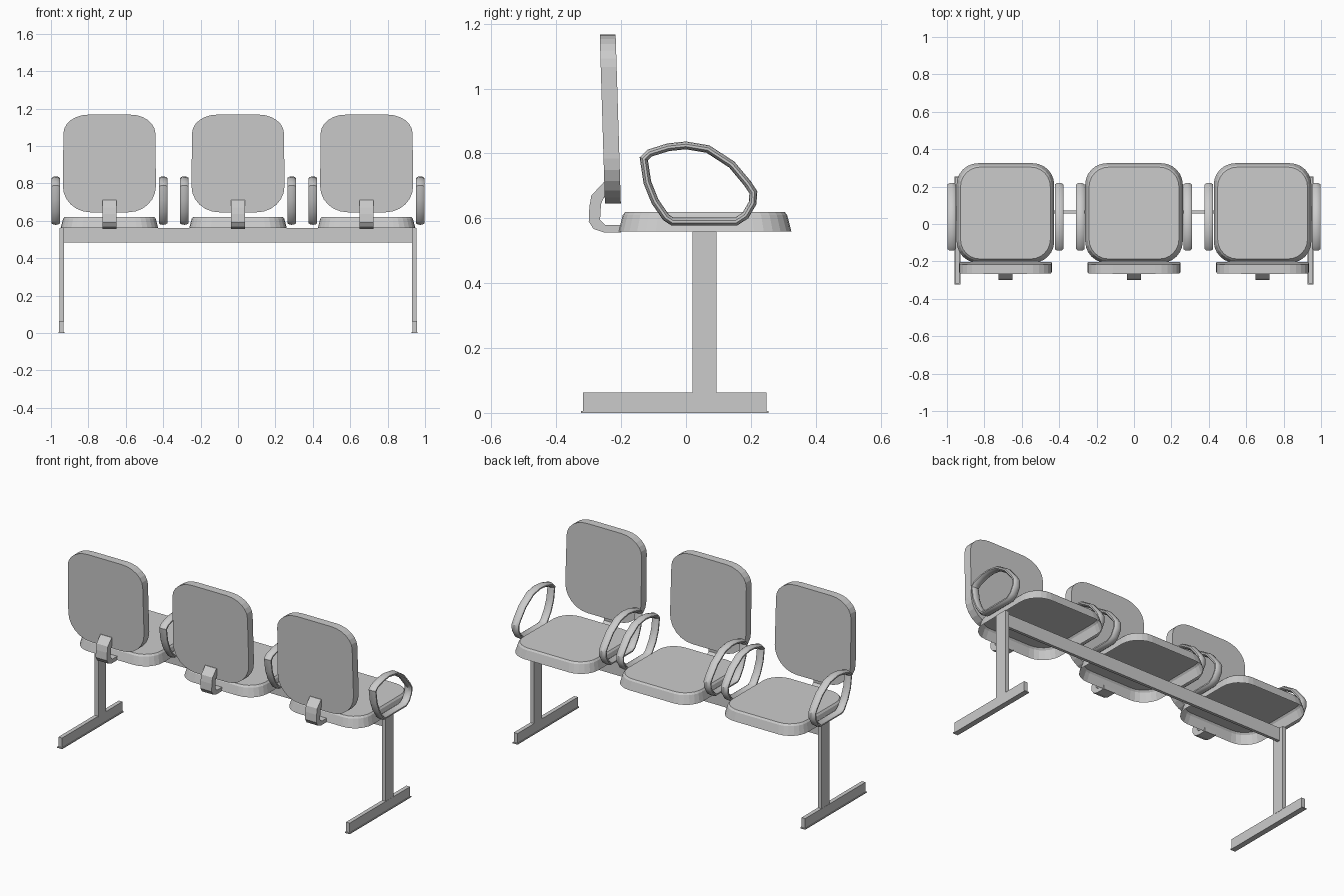
import bpy, bmesh, math
from mathutils import Vector

if "Cube" in bpy.data.objects:
    bpy.data.objects.remove(bpy.data.objects["Cube"])


def finish(name, bm, smooth=False):
    bmesh.ops.recalc_face_normals(bm, faces=bm.faces[:])
    me = bpy.data.meshes.new(name)
    bm.to_mesh(me)
    bm.free()
    ob = bpy.data.objects.new(name, me)
    bpy.context.collection.objects.link(ob)
    if smooth:
        bpy.ops.object.select_all(action='DESELECT')
        bpy.context.view_layer.objects.active = ob
        ob.select_set(True)
        bpy.ops.object.shade_smooth_by_angle(angle=math.radians(35))
    return ob


def loft(name, rings, cap_start=True, cap_end=True, closed=False, smooth=False):
    bm = bmesh.new()
    vs = [[bm.verts.new(p) for p in r] for r in rings]
    n = len(rings[0])
    for k in range(len(vs) if closed else len(vs) - 1):
        a, b = vs[k], vs[(k + 1) % len(vs)]
        for i in range(n):
            j = (i + 1) % n
            bm.faces.new((a[i], a[j], b[j], b[i]))
    if not closed:
        if cap_start:
            bm.faces.new(vs[0])
        if cap_end:
            bm.faces.new(vs[-1])
    return finish(name, bm, smooth)


def box(name, x0, x1, y0, y1, z0, z1):
    rect = [(x0, y0), (x1, y0), (x1, y1), (x0, y1)]
    return loft(name, [[(x, y, z) for x, y in rect] for z in (z0, z1)])


def rounded(hw, v0, v1, low, high, seg=6):
    """Rounded rectangle; low and high are (rx, ry) of its corners."""
    pts = []
    for sx, top, start in ((1, 0, -90), (1, 1, 0), (-1, 1, 90), (-1, 0, 180)):
        rx, ry = high if top else low
        cx = sx * (hw - rx)
        cy = v1 - ry if top else v0 + ry
        for i in range(seg + 1):
            a = math.radians(start + 90 * i / seg)
            pts.append((cx + rx * math.cos(a), cy + ry * math.sin(a)))
    return pts


ARM = [(-.143, .788), (-.118, .812), (-.057, .831), (0, .837), (.072, .825),
       (.149, .775), (.2, .714), (.22, .683), (.217, .643), (.192, .6),
       (.158, .578), (-.045, .578), (-.07, .594), (-.106, .646), (-.131, .708)]
BRACKET = [(-.2, .557), (-.255, .557), (-.285, .567), (-.3, .59), (-.298, .635),
           (-.292, .67), (-.255, .71), (-.24, .71), (-.25, .67), (-.262, .645),
           (-.265, .595), (-.25, .58), (-.2, .58)]


def arm_loop(name, cx):
    # flattened tube swept round the closed outline
    rings, n = [], len(ARM)
    for i in range(n):
        p = Vector(ARM[i])
        d0 = (p - Vector(ARM[i - 1])).normalized()
        d1 = (Vector(ARM[(i + 1) % n]) - p).normalized()
        d = (d0 + d1).normalized()
        inward = Vector((d.y, -d.x)) / max(d.dot(d0), .5)
        ring = []
        for k in range(10):
            a = math.tau * k / 10
            q = p + inward * (.012 - .012 * math.cos(a))
            ring.append((cx + .024 * math.sin(a), q.x, q.y))
        rings.append(ring)
    return loft(name, rings, closed=True, smooth=True)


for idx, cx in enumerate((-.6875, 0, .6875), 1):
    # seat pan: flared shell, open underneath
    rings = []
    for z, d in ((.56, 0), (.61, .013), (.62, .021)):
        r = .115 - d * .5
        rings.append([(cx + x, y, z) for x, y in
                      rounded(.261 - d, -.208 + d, .325 - d, (r, r), (r, r))])
    loft(f"seat_{idx}", rings, cap_start=False)

    # backrest: flat panel leaning slightly backward
    outline = rounded(.25, .645, 1.167, (.15, .14), (.135, .1))
    loft(f"backrest_{idx}",
         [[(cx + x * (1 - .02 * (z - .645) / .522),
            y - .016 * (z - .645) / .522, z) for x, z in outline]
          for y in (-.25, -.201)])

    # bent bracket joining seat and backrest
    loft(f"back_bracket_{idx}",
         [[(cx + s * .037, y, z) for y, z in BRACKET] for s in (-1, 1)])

    # armrest loops
    for side, s in (("left", -1), ("right", 1)):
        arm_loop(f"armrest_{side}_{idx}", cx + s * .287)

# beam under the seats
box("beam", -.935, .935, .055, .072, .483, .56)

# legs with long feet and thin floor pads
for side, s in (("left", -1), ("right", 1)):
    box(f"{side}_leg_post", s * .943 - .012, s * .943 + .012, .02, .094, .06, .56)
    box(f"{side}_foot", s * .944 - .012, s * .944 + .012, -.318, .248, .004, .063)
    box(f"{side}_foot_pad", s * .944 - .016, s * .944 + .016, -.324, .254, 0, .006)
